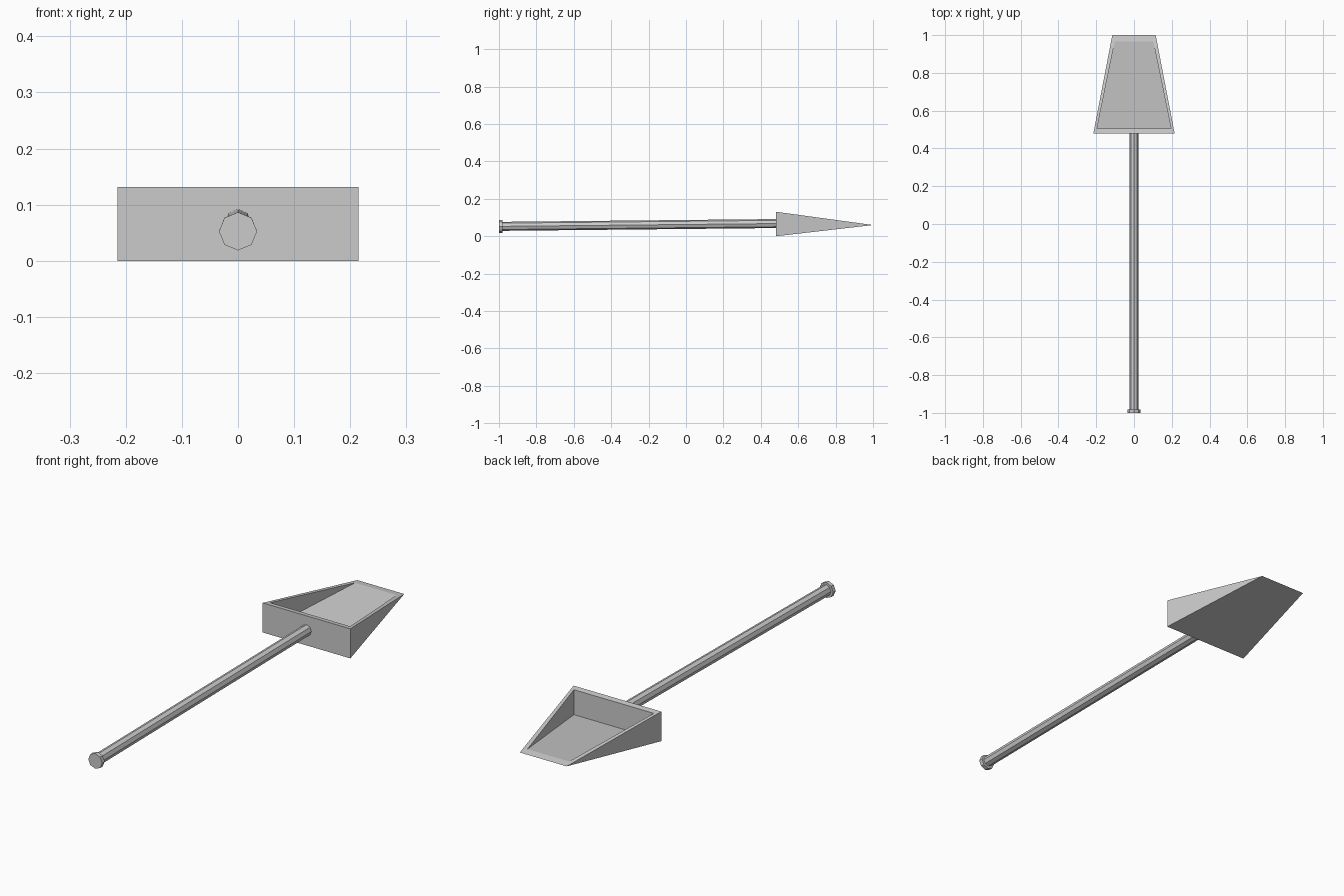
import bpy
import bmesh
from mathutils import Vector

if "Cube" in bpy.data.objects:
    bpy.data.objects.remove(bpy.data.objects["Cube"])

grey = bpy.data.materials.new("light grey")
grey.use_nodes = True
grey.diffuse_color = (0.6, 0.6, 0.6, 1)
grey.node_tree.nodes["Principled BSDF"].inputs["Base Color"].default_value = (0.6, 0.6, 0.6, 1)


def rod(name, start, end, radius):
    """Eight-sided bar between two points."""
    start, end = Vector(start), Vector(end)
    axis = end - start
    bpy.ops.mesh.primitive_cylinder_add(vertices=8, radius=radius, depth=axis.length,
                                        location=(start + end) / 2)
    obj = bpy.context.object
    obj.name = name
    obj.rotation_euler = axis.to_track_quat('Z', 'Y').to_euler()
    obj.data.materials.append(grey)
    return obj


# Slightly rising handle with a wider end cap
rod("handle", (0, -0.985, 0.053), (0, 0.49, 0.068), 0.024)
rod("handle_cap", (0, -1, 0.0525), (0, -0.982, 0.0527), 0.034)

# Scoop: hollow wedge tapering to a sharp front edge
BACK, TIP, HEIGHT, TIP_Z = 0.48, 1.0, 0.131, 0.06


def top_z(y):
    """Height of the sloping rim at y."""
    return HEIGHT + (TIP_Z - HEIGHT) * (y - BACK) / (TIP - BACK)


bm = bmesh.new()
sides = []
for s in (-1, 1):
    points = {
        "low": (0.215, BACK, 0),
        "high": (0.215, BACK, HEIGHT),
        "tip": (0.115, TIP, TIP_Z),
        "rim_back": (0.196, 0.505, top_z(0.505)),
        "rim_front": (0.102, 0.965, top_z(0.965)),
        "floor": (0.196, 0.505, 0.017),
    }
    v = {k: bm.verts.new((s * x, y, z)) for k, (x, y, z) in points.items()}
    sides.append(v)
    # Outer wall, rim and inner wall
    for names in (("low", "high", "tip"),
                  ("high", "tip", "rim_front", "rim_back"),
                  ("rim_back", "rim_front", "floor")):
        bm.faces.new([v[n] for n in names])

# Panels joining the two sides: back, underside, back rim, inner back, floor, lip
left, right = sides
for a, b in (("low", "high"), ("low", "tip"), ("high", "rim_back"),
             ("rim_back", "floor"), ("floor", "rim_front"), ("rim_front", "tip")):
    bm.faces.new((left[a], left[b], right[b], right[a]))
bmesh.ops.recalc_face_normals(bm, faces=bm.faces)

mesh = bpy.data.meshes.new("scoop")
bm.to_mesh(mesh)
bm.free()
mesh.materials.append(grey)
bpy.context.collection.objects.link(bpy.data.objects.new("scoop", mesh))
